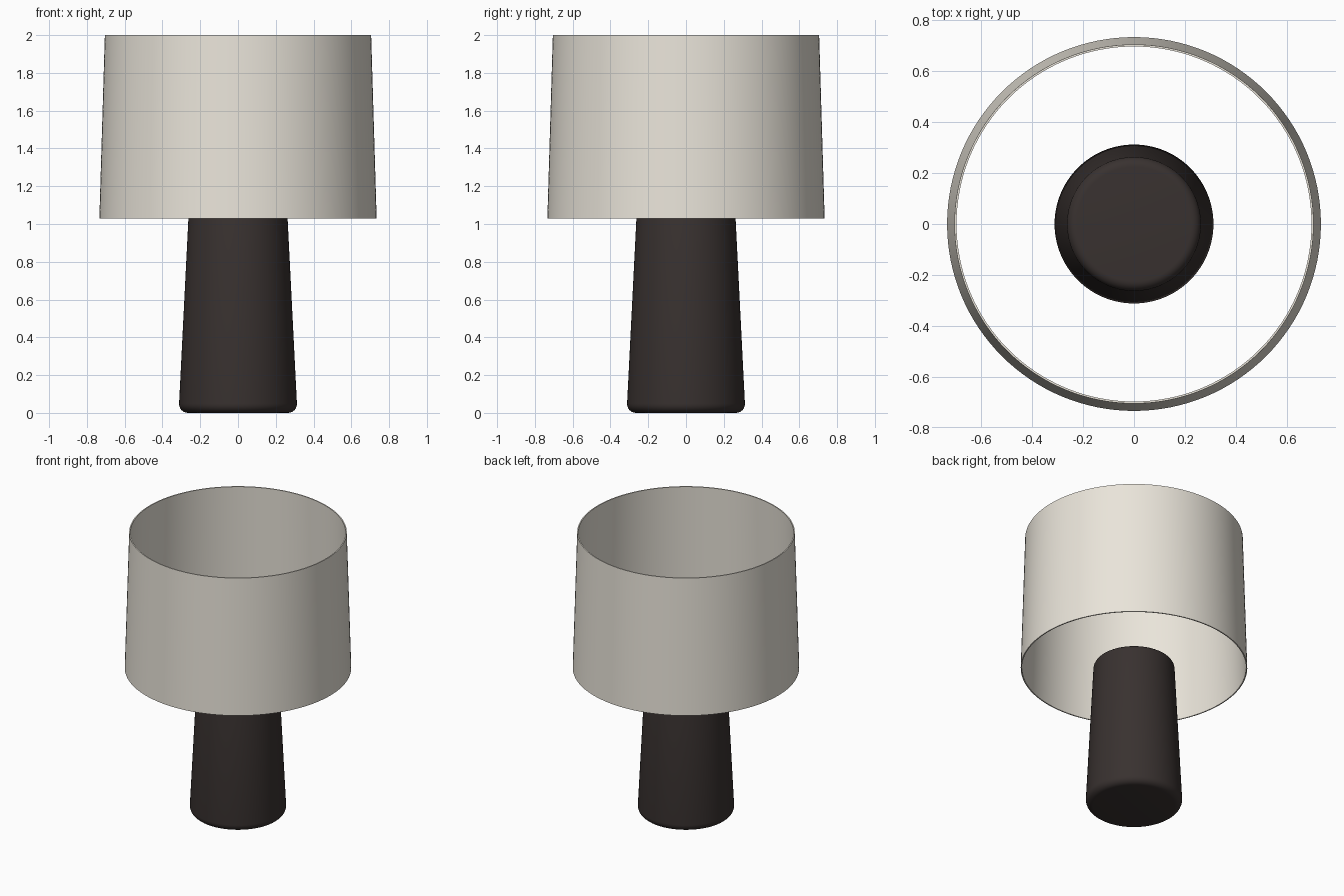
import bpy, bmesh, math

if "Cube" in bpy.data.objects:
    bpy.data.objects.remove(bpy.data.objects["Cube"])


def material(name, rgb):
    m = bpy.data.materials.new(name)
    m.diffuse_color = (*rgb, 1)
    m.use_nodes = True
    m.node_tree.nodes["Principled BSDF"].inputs["Base Color"].default_value = m.diffuse_color
    return m


def lathe(name, profile, mat, steps=96):
    # Spin an (r, z) profile around the z axis
    bm = bmesh.new()
    verts = [bm.verts.new((r, 0, z)) for r, z in profile]
    edges = [bm.edges.new(p) for p in zip(verts, verts[1:])]
    bmesh.ops.spin(bm, geom=verts + edges, cent=(0, 0, 0), axis=(0, 0, 1),
                   angle=math.tau, steps=steps, use_duplicate=False)
    bmesh.ops.remove_doubles(bm, verts=bm.verts, dist=1e-4)
    bmesh.ops.recalc_face_normals(bm, faces=bm.faces)
    mesh = bpy.data.meshes.new(name)
    bm.to_mesh(mesh)
    bm.free()
    mesh.materials.append(mat)
    ob = bpy.data.objects.new(name, mesh)
    bpy.context.collection.objects.link(ob)
    bpy.ops.object.select_all(action='DESELECT')
    ob.select_set(True)
    bpy.context.view_layer.objects.active = ob
    bpy.ops.object.shade_smooth_by_angle(angle=math.radians(35))
    return ob


def fillet(r, z, f, a0, a1, n=6):
    # Quarter-round corner points
    angles = [math.radians(a0 + (a1 - a0) * i / n) for i in range(n + 1)]
    return [(r + f * math.cos(a), z + f * math.sin(a)) for a in angles]


# Tapered base with rounded ends
base_profile = ([(0, 0)] + fillet(0.265, 0.047, 0.047, -90, 3)
                + fillet(0.225, 1.02, 0.038, 3, 90) + [(0, 1.058)])
lathe("lamp_base", base_profile, material("dark_brown", (0.04, 0.031, 0.029)))

# Thin open-ended shade
t = 0.008
shade_profile = [(0.734, 1.03), (0.705, 2.0), (0.705 - t, 2.0),
                 (0.734 - t, 1.03), (0.734, 1.03)]
lathe("lamp_shade", shade_profile, material("cream", (0.82, 0.78, 0.7)), 128)
